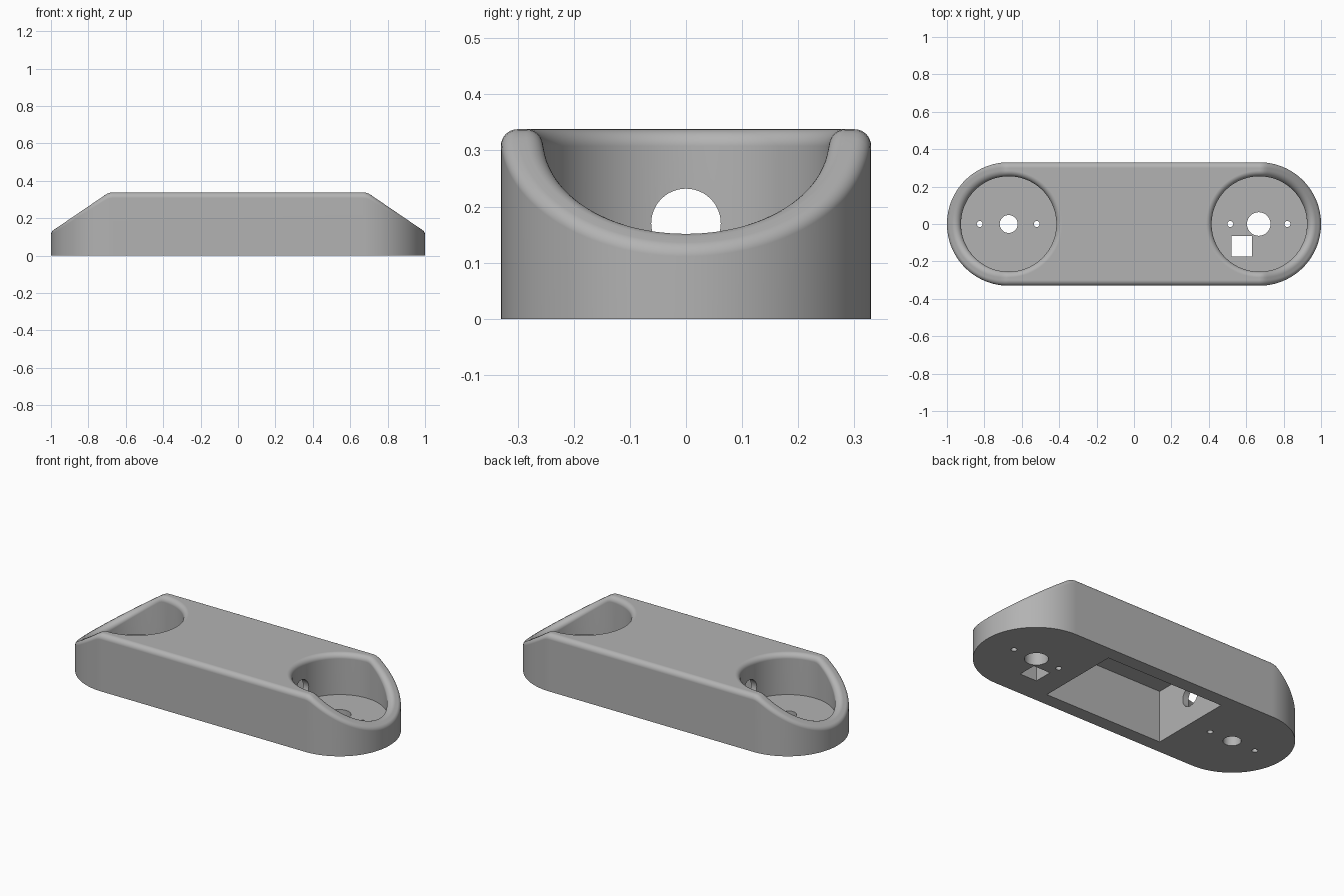
import bpy, bmesh
from math import pi, sin, cos, atan2, hypot

cube = bpy.data.objects.get("Cube")
if cube:
    bpy.data.objects.remove(cube, do_unlink=True)

CENTRE, OUTER, POCKET = 0.67, 0.33, 0.255   # end circle centre, body and pocket radii
TOP, FLOOR, FILLET = 0.338, 0.095, 0.03
SLOPE, BLEND = 0.68, 0.04
STEPS, SEGS = 128, 8
QUARTER = STEPS // 4

grey = bpy.data.materials.new("plain grey")
grey.use_nodes = True
grey.diffuse_color = (0.45, 0.45, 0.45, 1)
grey.node_tree.nodes["Principled BSDF"].inputs["Base Color"].default_value = grey.diffuse_color


def ramp(x):
    """Height and downward slope of the top surface at distance x from the middle."""
    d = max(0.0, x - CENTRE)
    if d < BLEND:
        return TOP - SLOPE * d * d / (2 * BLEND), SLOPE * d / BLEND
    return TOP - SLOPE * (d - BLEND / 2), SLOPE


def rim_profile(angle):
    """Inner and outer rounded edges of the rim as (radius, height) points."""
    mid = (POCKET + OUTER) / 2
    height, slope = ramp(CENTRE + mid * cos(angle))
    m = -slope * max(0.0, cos(angle))
    normal = atan2(1, -m)

    def arc(radius, start, end):
        z = height + m * (radius - mid) - FILLET * hypot(1, m)
        turns = [start + (end - start) * i / SEGS for i in range(SEGS + 1)]
        return [(radius + FILLET * cos(t), z + FILLET * sin(t)) for t in turns]

    return arc(POCKET + FILLET, pi, normal), arc(OUTER - FILLET, normal, 0)


# Body: sloped round ends with pockets, joined by straight sides
bm = bmesh.new()


def strip(a, b):
    for i in range(len(a) - 1):
        bm.faces.new((a[i], a[i + 1], b[i + 1], b[i]))


def build_end(side):
    inner, outer = [], []
    for k in range(STEPS):
        step = k - QUARTER
        angle = 2 * pi * step / STEPS
        edge_in, edge_out = rim_profile(angle)

        def column(points):
            return [bm.verts.new((side * (CENTRE + r * cos(angle)), r * sin(angle), z))
                    for r, z in points]

        inner.append(column([(POCKET, FLOOR)] + edge_in))
        if step <= QUARTER:
            outer.append(column(edge_out + [(OUTER, 0)]))
    for k in range(STEPS):
        strip(inner[k], inner[(k + 1) % STEPS])
    for k in range(len(outer) - 1):
        strip(outer[k], outer[k + 1])
        bm.faces.new((inner[k][-1], outer[k][0], outer[k + 1][0], inner[k + 1][-1]))
    bm.faces.new([c[0] for c in inner])
    return inner, outer


in_l, out_l = build_end(1)
in_r, out_r = build_end(-1)
strip(out_l[0], out_r[0])
strip(out_l[-1], out_r[-1])


def top_edge(inner, outer):
    arc = [c[-1] for c in inner[STEPS // 2:]] + [inner[0][-1]]
    return [outer[-1][0]] + arc + [outer[0][0]]


bm.faces.new(top_edge(in_l, out_l) + top_edge(in_r, out_r)[::-1])
bm.faces.new([c[-1] for c in out_l] + [c[-1] for c in out_r][::-1])
bmesh.ops.recalc_face_normals(bm, faces=bm.faces)
mesh = bpy.data.meshes.new("body")
bm.to_mesh(mesh)
bm.free()
mesh.materials.append(grey)
body = bpy.data.objects.new("body", mesh)
bpy.context.collection.objects.link(body)


def cut(name):
    """Subtract the active object from the body."""
    cutter = bpy.context.object
    cutter.name = name
    cutter.hide_render = True
    cutter.data.materials.append(grey)
    mod = body.modifiers.new(name, "BOOLEAN")
    mod.operation, mod.solver, mod.object = "DIFFERENCE", "EXACT", cutter
    bpy.context.view_layer.objects.active = body
    bpy.ops.object.modifier_apply(modifier=name)
    bpy.data.objects.remove(cutter, do_unlink=True)


def cut_box(name, location, size):
    bpy.ops.mesh.primitive_cube_add(size=1, location=location)
    bpy.context.object.scale = size
    bpy.context.view_layer.update()
    cut(name)


def cut_hole(name, location, radius, depth, tilt=0):
    bpy.ops.mesh.primitive_cylinder_add(vertices=48, radius=radius, depth=depth,
                                        location=location, rotation=(0, tilt, 0))
    cut(name)


# Underside cavity and the passage linking it to both pockets
cut_box("cavity", (0, 0, 0.1), (0.77, 0.5, 0.41))
cut_hole("passage", (0, 0, 0.17), 0.062, 1.1, pi / 2)

# Openings in the pocket floors
cut_hole("left_centre_hole", (0.667, 0, 0.05), 0.063, 0.2)
cut_hole("right_centre_hole", (-0.67, 0, 0.05), 0.048, 0.2)
for x in (0.515, 0.82, -0.52, -0.825):
    cut_hole("screw_hole", (x, 0, 0.05), 0.016, 0.2)
cut_box("square_hole", (0.575, -0.12, 0.05), (0.11, 0.11, 0.2))

# Smooth rounded rims, crisp corners
bpy.ops.object.select_all(action="DESELECT")
body.select_set(True)
bpy.context.view_layer.objects.active = body
bpy.ops.object.shade_smooth_by_angle(angle=pi / 6)
weighted = body.modifiers.new("weighted_normals", "WEIGHTED_NORMAL")
weighted.keep_sharp = True
